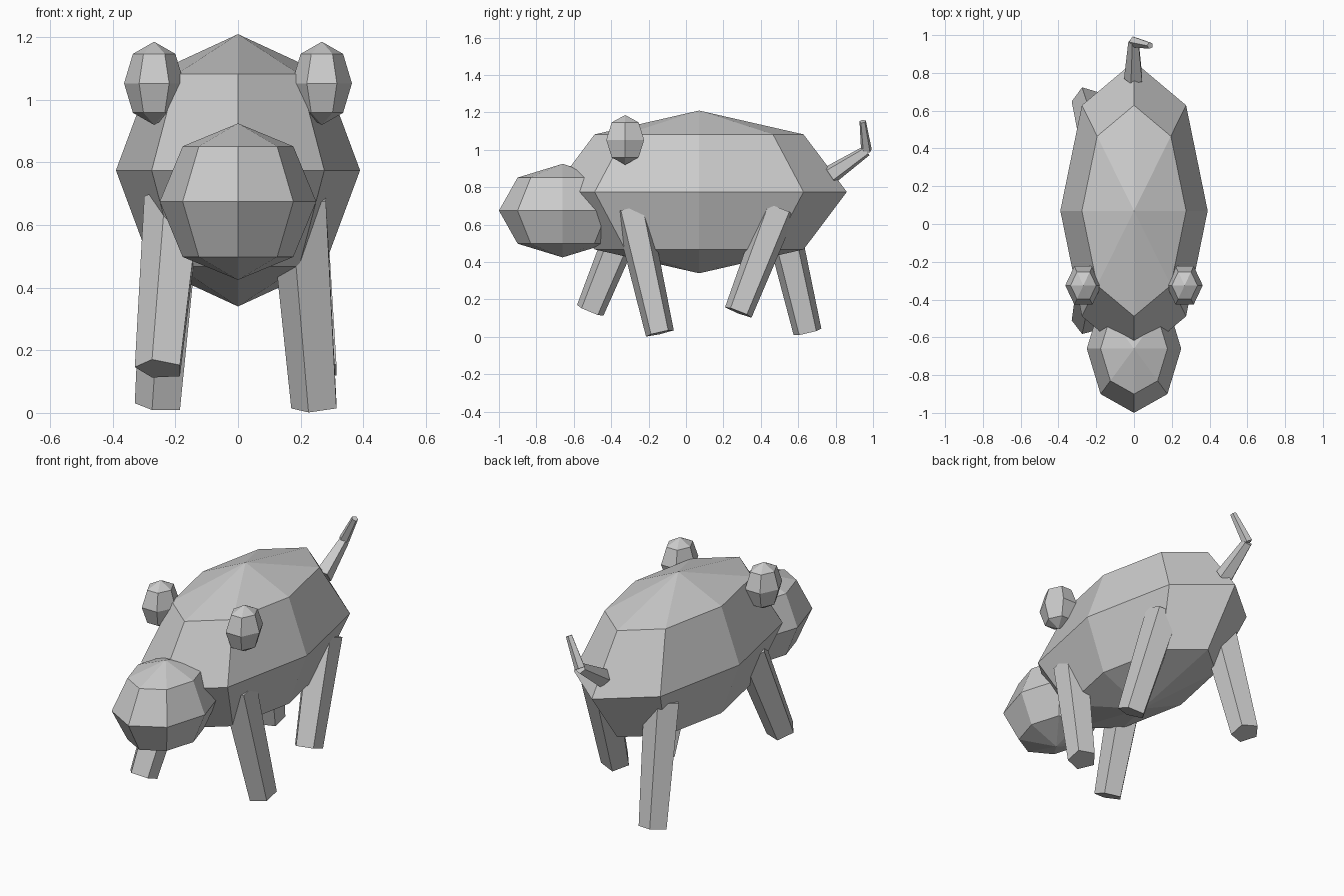
import bpy, bmesh
from math import sin, cos, pi
from mathutils import Vector, Matrix

if "Cube" in bpy.data.objects:
    bpy.data.objects.remove(bpy.data.objects["Cube"])

grey = bpy.data.materials.new("plain grey")
grey.use_nodes = True
tone = (0.6, 0.6, 0.6, 1)
grey.diffuse_color = tone
grey.node_tree.nodes["Principled BSDF"].inputs["Base Color"].default_value = tone


def finish(name, bm):
    bmesh.ops.recalc_face_normals(bm, faces=bm.faces)
    mesh = bpy.data.meshes.new(name)
    bm.to_mesh(mesh)
    bm.free()
    mesh.materials.append(grey)
    obj = bpy.data.objects.new(name, mesh)
    bpy.context.collection.objects.link(obj)


def ball(name, centre, radii, sides, turn=0):
    """Faceted ellipsoid with three rings between its poles."""
    bm = bmesh.new()
    bmesh.ops.create_uvsphere(bm, u_segments=sides, v_segments=4, radius=1)
    place = Matrix.Translation(centre) @ Matrix.Diagonal((*radii, 1))
    bm.transform(place @ Matrix.Rotation(turn, 4, "Z"))
    finish(name, bm)


def limb(name, start, end, r_start, r_end, sides=5):
    """Tapered prism between two points, one edge towards -x."""
    start, end = Vector(start), Vector(end)
    along = (end - start).normalized()
    u = (Vector((1, 0, 0)) - along * along.x).normalized()
    v = along.cross(u)
    bm = bmesh.new()
    rings = []
    for point, r in ((start, r_start), (end, r_end)):
        angles = [pi + 2 * pi * i / sides for i in range(sides)]
        rings.append([bm.verts.new(point + r * (cos(a) * u + sin(a) * v)) for a in angles])
    for i in range(sides):
        j = (i + 1) % sides
        bm.faces.new((rings[0][i], rings[0][j], rings[1][j], rings[1][i]))
    for ring in rings:
        bm.faces.new(ring)
    finish(name, bm)


# Body and head
ball("body", (0, 0.07, 0.775), (0.39, 0.79, 0.435), 8)
ball("head", (0, -0.66, 0.675), (0.25, 0.34, 0.25), 8)

# Ears
for side, label in ((1, "left"), (-1, "right")):
    ball(f"{label}_ear", (side * 0.268, -0.325, 1.053), (0.096, 0.117, 0.133), 6, pi / 2)

# Legs in a walking pose: hip y, foot y, foot height
for name, side, hip, foot, lift in (
    ("left_front_leg", 1, -0.29, -0.14, 0.02),
    ("left_back_leg", 1, 0.495, 0.28, 0.132),
    ("right_front_leg", -1, -0.29, -0.513, 0.14),
    ("right_back_leg", -1, 0.495, 0.65, 0.025),
):
    limb(name, (side * 0.25, foot, lift), (side * 0.2, hip, 0.684), 0.08, 0.1)

# Bent tail
limb("tail_base", (0, 0.77, 0.865), (0, 0.965, 0.995), 0.053, 0.03)
limb("tail_tip", (0, 0.965, 0.995), (0.085, 0.945, 1.152), 0.03, 0.018)
